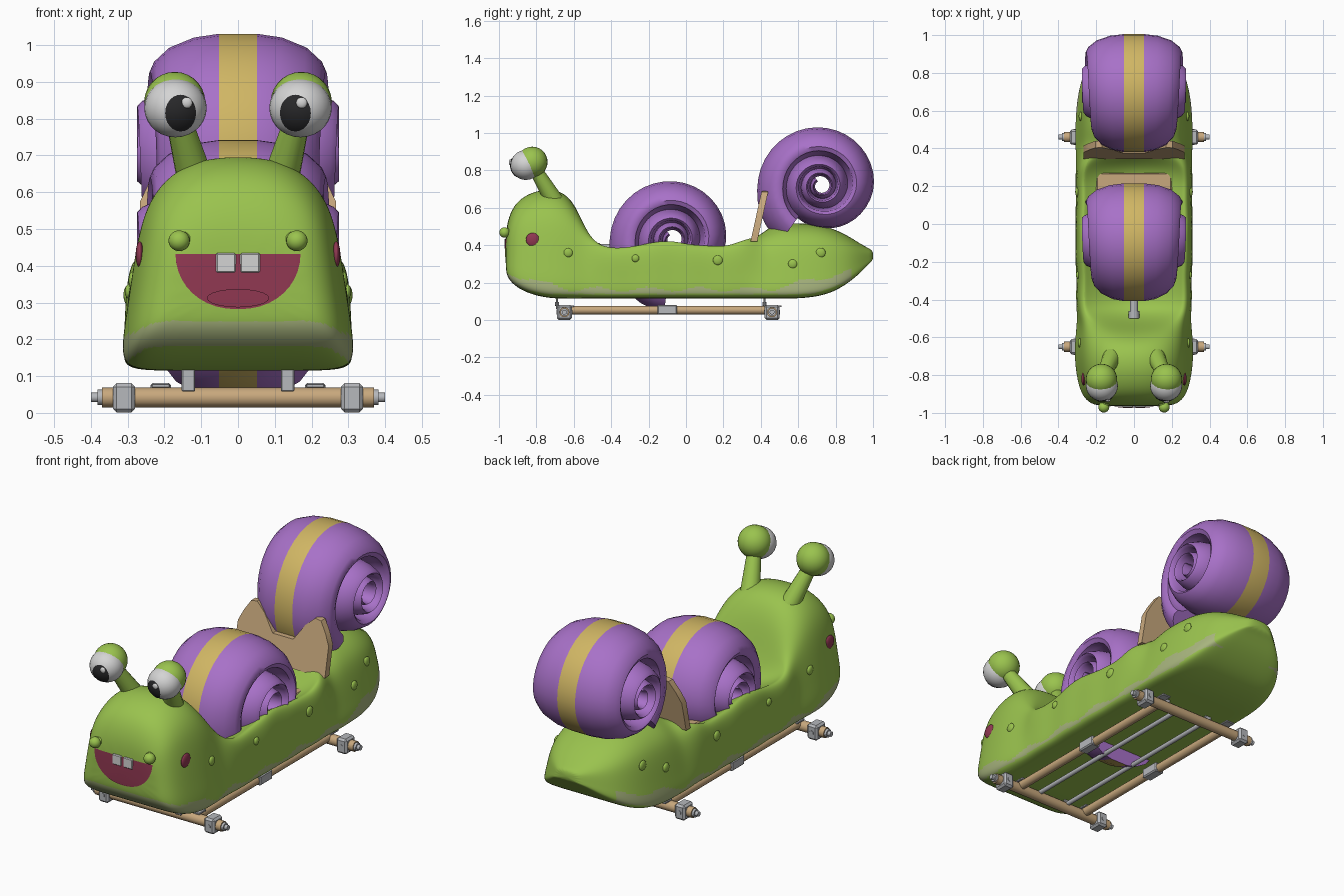
import bpy, bmesh, math
from mathutils import Vector
from mathutils.bvhtree import BVHTree

if "Cube" in bpy.data.objects:
    bpy.data.objects.remove(bpy.data.objects["Cube"])


def mat(name, r, g, b):
    m = bpy.data.materials.new(name)
    m.diffuse_color = [((c / 255 + .055) / 1.055) ** 2.4 for c in (r, g, b)] + [1]
    m.use_nodes = True
    m.node_tree.nodes["Principled BSDF"].inputs["Base Color"].default_value = m.diffuse_color
    return m


GREEN = mat("skin green", 154, 195, 78)
PALE = mat("pale belly green", 168, 181, 126)
PURPLE = mat("shell purple", 168, 113, 200)
GOLD = mat("stripe gold", 208, 182, 100)
TAN = mat("wood tan", 200, 168, 125)
GREY = mat("metal grey", 182, 184, 188)
WHITE = mat("eye white", 212, 212, 212)
BLACK = mat("pupil black", 40, 40, 42)
MAROON = mat("mouth maroon", 145, 56, 82)


def finish(name, bm, *mats, angle=40):
    bmesh.ops.recalc_face_normals(bm, faces=bm.faces[:])
    me = bpy.data.meshes.new(name)
    bm.to_mesh(me)
    bm.free()
    ob = bpy.data.objects.new(name, me)
    bpy.context.collection.objects.link(ob)
    for m in mats:
        me.materials.append(m)
    bpy.ops.object.select_all(action='DESELECT')
    ob.select_set(True)
    bpy.context.view_layer.objects.active = ob
    bpy.ops.object.shade_smooth_by_angle(angle=math.radians(angle))
    return ob


def box(name, c, s, m, bevel=.006):
    bm = bmesh.new()
    bmesh.ops.create_cube(bm, size=1)
    for v in bm.verts:
        v.co = Vector(v.co[i] * s[i] + c[i] for i in range(3))
    if bevel:
        bmesh.ops.bevel(bm, geom=bm.edges[:], offset=bevel, segments=1, affect='EDGES')
    return finish(name, bm, m, angle=20)


def ball(name, c, s, m):
    bm = bmesh.new()
    bmesh.ops.create_uvsphere(bm, u_segments=24, v_segments=14, radius=1)
    for v in bm.verts:
        v.co = Vector(v.co[i] * s[i] + c[i] for i in range(3))
    return finish(name, bm, m, angle=60)


def rod(name, a, b, r1, r2, m, n=16):
    a, b = Vector(a), Vector(b)
    bm = bmesh.new()
    bmesh.ops.create_cone(bm, cap_ends=True, segments=n, radius1=r1, radius2=r2, depth=(b - a).length)
    q = (b - a).to_track_quat('Z', 'Y')
    for v in bm.verts:
        v.co = q @ v.co + (a + b) / 2
    return finish(name, bm, m)


def loft(rings):
    bm = bmesh.new()
    R = [[bm.verts.new(p) for p in ring] for ring in rings]
    n = len(R[0])
    for A, B in zip(R, R[1:]):
        for i in range(n):
            bm.faces.new((A[i], A[(i + 1) % n], B[(i + 1) % n], B[i]))
    bm.faces.new(R[0])
    bm.faces.new(R[-1])
    return bm


# Body: cross-sections blended between a domed shape and an open tub
DOME = [(0, 0), (.5, 0), (.95, 0), (1.03, .08), (.965, .3), (.9, .55), (.82, .75), (.65, .89), (.38, .98), (0, 1)]
TUB = [(0, 0), (.5, 0), (.95, 0), (1.02, .1), (1, .4), (.99, .7), (.95, .93), (.86, 1), (.77, .9), (0, .58)]
SECT = [  # y, bottom, top, half width, tub amount
    (-.965, .27, .45, .17, 0), (-.953, .225, .54, .225, 0), (-.918, .185, .62, .265, 0),
    (-.86, .15, .67, .29, 0), (-.78, .125, .7, .305, 0), (-.7, .115, .7, .312, 0),
    (-.63, .115, .67, .31, 0), (-.57, .115, .59, .305, .1), (-.52, .115, .48, .3, .5),
    (-.46, .115, .405, .3, 1), (-.38, .115, .39, .305, 1), (-.28, .115, .4, .3, 1),
    (-.18, .115, .425, .31, 1), (-.08, .115, .435, .305, 1), (.02, .115, .41, .31, 1),
    (.12, .115, .405, .303, 1), (.22, .115, .4, .308, 1), (.3, .115, .435, .304, 1),
    (.36, .115, .465, .305, .5), (.42, .115, .485, .308, 0), (.5, .115, .52, .308, 0),
    (.6, .115, .52, .305, 0), (.7, .125, .515, .292, 0), (.79, .15, .49, .268, 0),
    (.87, .2, .45, .225, 0), (.93, .25, .41, .165, 0), (.975, .3, .385, .1, 0), (1.002, .32, .37, .06, 0)]
rings = []
for y, zb, zt, w, m in SECT:
    half = [((a + (c - a) * m) * w, y, zb + (b + (d - b) * m) * (zt - zb)) for (a, b), (c, d) in zip(DOME, TUB)]
    rings.append(half + [(-x, yy, z) for x, yy, z in half[-2:0:-1]])
body = finish("body", loft(rings), GREEN, PALE, angle=60)
mod = body.modifiers.new("smooth", 'SUBSURF')
mod.levels = mod.render_levels = 3
bpy.ops.object.modifier_apply(modifier="smooth")
for p in body.data.polygons:
    c = p.center
    front, rear = max(0, (-c.y - .62) * .25), max(0, (c.y - .45) * .22)
    top = .165 + front + rear + .012 * math.sin(c.y * 23)
    low = .14 + max(0, (-c.y - .72) * .14) + max(0, (c.y - .68) * .35)
    p.material_index = int(low < c.z < top and c.y < .88 and p.normal.z > -.8)
bpy.context.view_layer.update()
tree = BVHTree.FromObject(body, bpy.context.evaluated_depsgraph_get())


def front_y(x, z):
    hit = tree.ray_cast(Vector((x, -2, z)), Vector((0, 1, 0)))[0]
    return hit.y if hit else -.9


def patch(name, shape, off, m, surface=front_y, nu=24, nv=10):
    bm = bmesh.new()
    G = []
    for j in range(nv + 1):
        pts = [shape(2 * i / nu - 1, j / nv) for i in range(nu + 1)]
        G.append([bm.verts.new((x, surface(x, z) - off, z)) for x, z in pts])
    for j in range(nv):
        for i in range(nu):
            bm.faces.new((G[j][i], G[j][i + 1], G[j + 1][i + 1], G[j + 1][i]))
    bmesh.ops.remove_doubles(bm, verts=bm.verts[:], dist=1e-5)
    return finish(name, bm, m, angle=60)


# Mouth, tongue and teeth follow the face
patch("mouth", lambda u, v: (u * .17 * max(.02, math.cos(v * 1.57)) ** .9, .432 - .15 * math.sin(v * 1.57)), .004, MAROON)
patch("tongue", lambda u, v: (u * .085 * max(.02, math.sin(v * math.pi)), .312 + .025 * math.cos(v * math.pi)), .009, MAROON)
for s in (-1, 1):
    box("tooth", (s * .033, front_y(0, .41) + .004, .408), (.054, .024, .054), WHITE, .004)


# Shells: a barrel section swept along a shrinking spiral
def lerp(table, t):
    for (a, p), (b, q) in zip(table, table[1:]):
        if t <= b:
            return p + (q - p) * (t - a) / (b - a)
    return table[-1][1]


RADIUS = [(0, .4), (.12, .37), (.25, .34), (.5, .312), (.75, .283), (1, .225), (1.5, .17), (2, .13), (3, .075), (3.4, .057)]
WIDTH = [(0, .215), (.25, .222), (.5, .24), (.8, .258), (1.1, .262), (1.5, .275), (2.2, .275), (3.4, .25)]


def shell(name, cy, cz, start):
    rings = []
    for k in range(120):
        t = start + (3.4 - start) * k / 119
        r, w = lerp(RADIUS, t), lerp(WIDTH, t)
        h = .4 * r
        half = [(.052, 0), (.5 * w, .08 * h), (.78 * w, .3 * h), (.95 * w, .6 * h), (w, .82 * h),
                (.95 * w, h), (.8 * w, 1.05 * h), (.6 * w, .5 * r)]
        sect = half + [(-x, d) for x, d in reversed(half)]
        a = 2 * math.pi * t
        rings.append([(x, cy - math.sin(a) * (r - d), cz - math.cos(a) * (r - d)) for x, d in sect])
    bm = loft(rings)
    for f in bm.faces:
        if len(f.verts) == 4 and all(abs(v.co.x) < .0521 for v in f.verts):
            f.material_index = 1
    finish(name, bm, PURPLE, GOLD, angle=50)


shell("front_shell", -.068, .43, .02)
shell("rear_shell", .722, .718, .1)

# Seat, backrest and handle
box("seat", (0, .13, .355), (.4, .28, .03), TAN)
half = [(.06, .56), (.12, .645), (.17, .69), (.205, .685), (.24, .63), (.266, .575), (.268, .42)]
outline = half + [(-x, z) for x, z in reversed(half)]
bm = loft([[(x, .345 + dy + .22 * (z - .42), z) for x, z in outline] for dy in (0, .036)])
finish("backrest", bm, TAN, angle=25)
rod("handle", (0, -.5, .385), (0, -.36, .385), .022, .022, GREY)
rod("handle_cap", (0, -.5, .385), (0, -.46, .385), .028, .028, GREY)

# Eyes, feelers, cheeks and side warts
for s in (-1, 1):
    rod("eye_stalk", (s * .115, -.7, .63), (s * .17, -.82, .83), .05, .032, GREEN)
    ball("eyelid", (s * .172, -.822, .845), (.083, .082, .082), GREEN)
    ball("eyeball", (s * .17, -.856, .829), (.085, .082, .08), WHITE)

    def eye_y(x, z):
        return -.856 - .082 * math.sqrt(max(0, 1 - ((x - s * .17) / .085) ** 2 - ((z - .829) / .08) ** 2))

    patch("pupil", lambda u, v: (s * .156 + .042 * v * math.cos(u * math.pi), .815 + .05 * v * math.sin(u * math.pi)),
          .003, BLACK, eye_y)
    gx = s * .156 + .017
    ball("eye_glint", (gx, eye_y(gx, .843) - .003, .843), (.015, .008, .015), WHITE)
    rod("feeler_stalk", (s * .12, -.9, .48), (s * .16, -.965, .468), .024, .02, GREEN)
    ball("feeler", (s * .16, -.97, .468), (.029, .028, .028), GREEN)
    for i, (y, z, r) in enumerate([(-.82, .43, .036), (-.63, .36, .024), (-.27, .33, .02), (.17, .32, .026),
                                   (.57, .3, .024), (.72, .36, .026)]):
        hit = tree.ray_cast(Vector((s, y, z)), Vector((-s, 0, 0)))[0]
        x = hit.x if hit else s * .28
        ball("side_wart" if i else "cheek_spot", (x, y, z), (.011, r, r), GREEN if i else MAROON)

# Frame: crossbars, rails, rods and metal fittings
for y in (-.65, .46):
    rod("crossbar", (-.37, y, .042), (.37, y, .042), .027, .027, TAN, 12)
    for s in (-1, 1):
        box("end_clamp", (s * .31, y, .041), (.06, .08, .08), GREY, .01)
        rod("clamp_bolt", (s * .31, y - .043, .041), (s * .31, y + .043, .041), .012, .012, GREY, 6)
        rod("axle_washer", (s * .365, y, .042), (s * .382, y, .042), .021, .021, GREY)
        rod("axle_bolt", (s * .38, y, .042), (s * .399, y, .042), .013, .013, GREY)
        box("body_bracket", (s * .135, y - .04, .095), (.036, .012, .075), GREY, .003)
        rod("bracket_bolt", (s * .135, y - .05, .085), (s * .135, y - .03, .085), .011, .011, GREY, 6)
        box("rail_plate", (s * .21, y + .02, .074), (.05, .06, .01), GREY, .002)
for s in (-1, 1):
    rod("rail", (s * .21, -.65, .053), (s * .21, .46, .053), .023, .023, TAN, 12)
    box("rail_clamp", (s * .21, -.1, .055), (.055, .105, .052), GREY)
    rod("support_rod", (s * .09, -.65, .056), (s * .09, .46, .056), .012, .012, GREY, 10)
